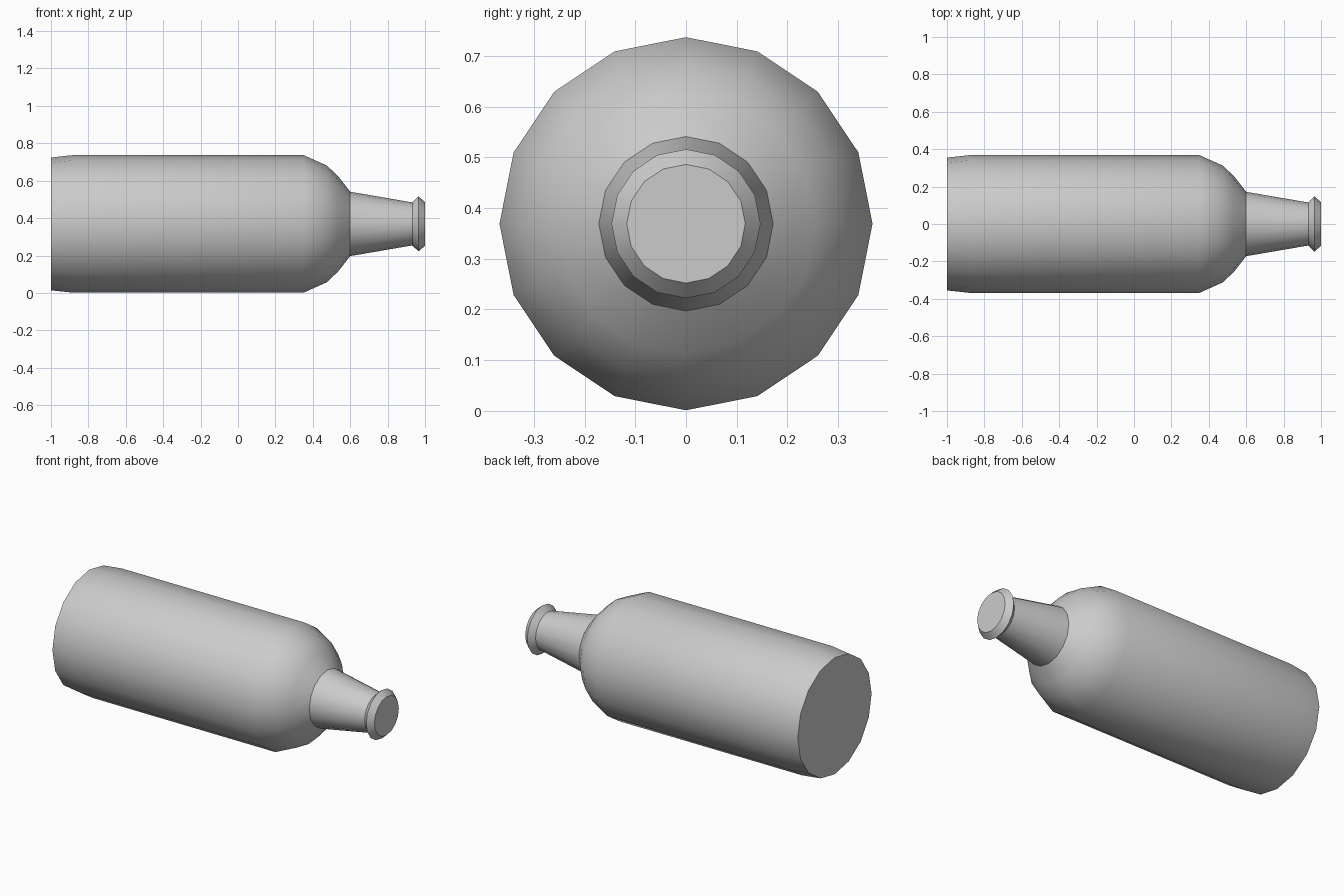
import bpy
import bmesh
import math

cube = bpy.data.objects.get("Cube")
if cube:
    bpy.data.objects.remove(cube, do_unlink=True)

SIDES = 16
AXIS_Z = 0.369

grey = bpy.data.materials.new("plain grey")
grey.use_nodes = True
colour = (0.6, 0.6, 0.6, 1.0)
grey.diffuse_color = colour
grey.node_tree.nodes["Principled BSDF"].inputs["Base Color"].default_value = colour


def lathe(name, profile):
    """Revolve (x, radius) points about the lying axis and cap both ends."""
    bm = bmesh.new()
    rings = []
    for x, r in profile:
        angles = [2 * math.pi * i / SIDES for i in range(SIDES)]
        rings.append([bm.verts.new((x, r * math.sin(a), AXIS_Z + r * math.cos(a)))
                      for a in angles])
    for a, b in zip(rings, rings[1:]):
        for i in range(SIDES):
            j = (i + 1) % SIDES
            bm.faces.new((a[i], a[j], b[j], b[i]))
    bm.faces.new(rings[0])
    bm.faces.new(rings[-1])
    bmesh.ops.recalc_face_normals(bm, faces=bm.faces)
    mesh = bpy.data.meshes.new(name)
    bm.to_mesh(mesh)
    bm.free()
    mesh.materials.append(grey)
    obj = bpy.data.objects.new(name, mesh)
    bpy.context.collection.objects.link(obj)
    bpy.ops.object.select_all(action='DESELECT')
    obj.select_set(True)
    bpy.context.view_layer.objects.active = obj
    bpy.ops.object.shade_smooth_by_angle(angle=math.radians(30))
    return obj


# Whole bottle lying on its side, base at -x and mouth at +x
lathe("bottle", [
    (-1.0, 0.355), (-0.88, 0.368),                   # tapered base
    (0.35, 0.368),                                   # straight body
    (0.475, 0.312), (0.535, 0.255), (0.60, 0.172),   # rounded shoulder
    (0.932, 0.115),                                  # neck
    (0.965, 0.147), (1.0, 0.117),                    # flared lip
])
